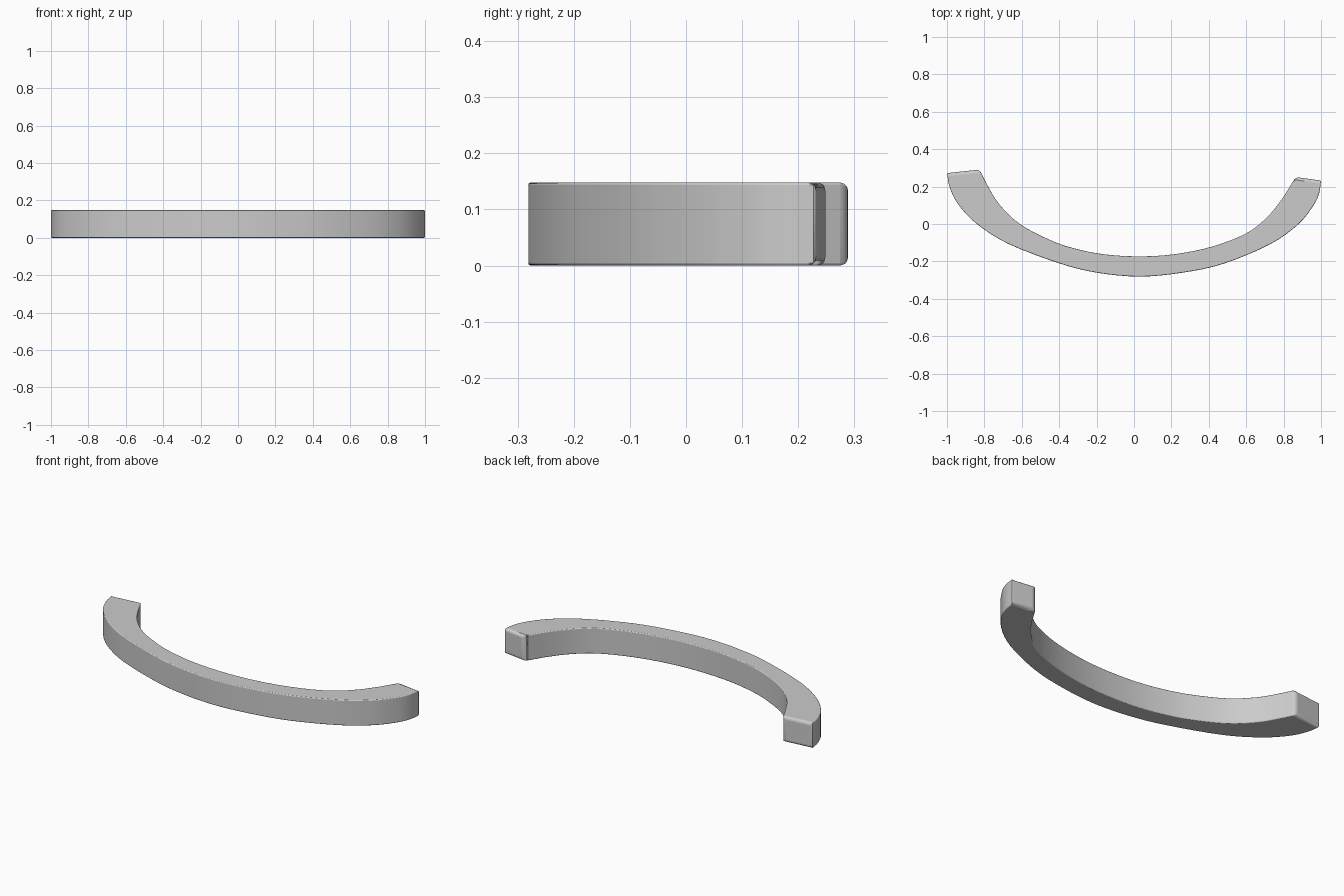
import bpy, bmesh
from mathutils import Vector

if "Cube" in bpy.data.objects:
    bpy.data.objects.remove(bpy.data.objects["Cube"])

HEIGHT = 0.148

# Plan-view edges of the bowed bar, left end to right end
OUTER = [(-1.0, .272), (-.985, .195), (-.94, .105), (-.84, .0), (-.67, -.107),
         (-.4, -.21), (-.2, -.26), (.03, -.281), (.26, -.26), (.48, -.212),
         (.73, -.107), (.88, .0), (.96, .1), (.99, .165), (1.0, .232)]
INNER = [(-.825, .291), (-.785, .21), (-.72, .105), (-.61, .0), (-.45, -.085),
         (-.32, -.13), (-.16, -.162), (.03, -.173), (.22, -.161), (.42, -.12),
         (.6, -.05), (.71, .035), (.785, .125), (.83, .195), (.865, .251)]


def smooth_path(points, steps=4):
    """Catmull-Rom curve through the points."""
    p = [Vector(q) for q in points]
    p = [2 * p[0] - p[1]] + p + [2 * p[-1] - p[-2]]
    out = []
    for i in range(1, len(p) - 2):
        a, b, c, d = p[i - 1:i + 3]
        for k in range(steps):
            t = k / steps
            out.append(0.5 * (2 * b + (c - a) * t + (2 * a - 5 * b + 4 * c - d) * t * t
                              + (3 * b - a - 3 * c + d) * t ** 3))
    return out + [p[-2]]


# Loft rectangular sections along the bow
bm = bmesh.new()
weight = bm.edges.layers.float.new("bevel_weight_edge")
rings = [[bm.verts.new((q.x, q.y, z)) for q, z in
          ((o, 0), (n, 0), (n, HEIGHT), (o, HEIGHT))]
         for o, n in zip(smooth_path(OUTER), smooth_path(INNER))]
for r, s in zip(rings, rings[1:]):
    for i in range(4):
        j = (i + 1) % 4
        bm.faces.new((r[i], s[i], s[j], r[j]))
        bm.edges.get((r[i], s[i]))[weight] = 0.25
bm.faces.new(rings[0])
bm.faces.new(rings[-1][::-1])

# Softer rounding on the end caps, crisp outer corner
for r in (rings[0], rings[-1]):
    for i, w in enumerate((0.9, 1.0, 0.9, 0.25)):
        bm.edges.get((r[i], r[(i + 1) % 4]))[weight] = w
bmesh.ops.recalc_face_normals(bm, faces=bm.faces)

mesh = bpy.data.meshes.new("curved_handle")
bm.to_mesh(mesh)
bm.free()
handle = bpy.data.objects.new("curved_handle", mesh)
bpy.context.collection.objects.link(handle)

bevel = handle.modifiers.new("rounded_edges", 'BEVEL')
bevel.limit_method = 'WEIGHT'
bevel.width = 0.018
bevel.segments = 3
bevel.use_clamp_overlap = False

bpy.context.view_layer.objects.active = handle
handle.select_set(True)
bpy.ops.object.shade_smooth_by_angle()
